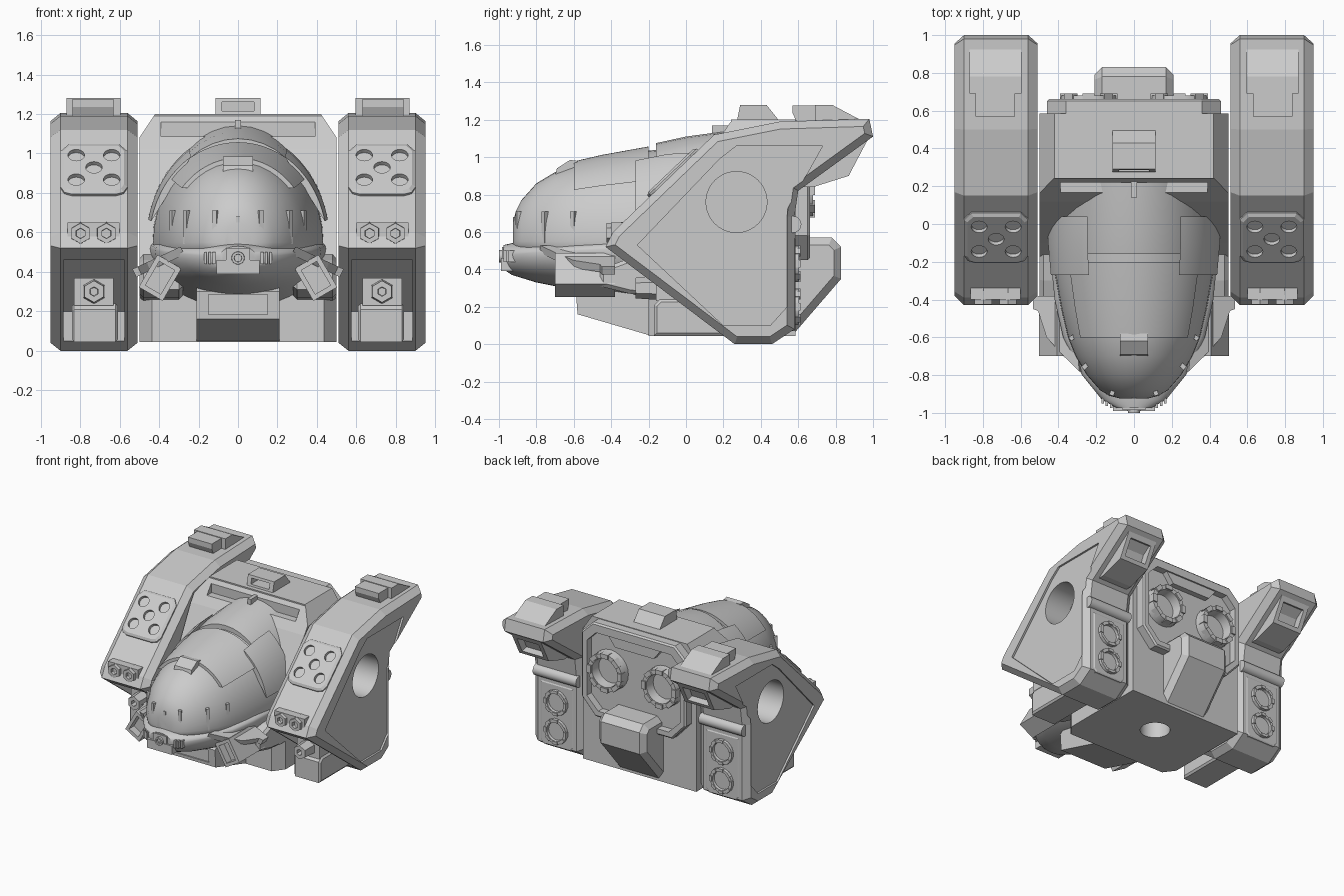
import bpy, bmesh
from math import cos, sin, pi, radians
from mathutils import Matrix, Vector

if "Cube" in bpy.data.objects:
    bpy.data.objects.remove(bpy.data.objects["Cube"], do_unlink=True)

grey = bpy.data.materials.new("hull_grey")
grey.use_nodes = True
grey.diffuse_color = (0.6, 0.6, 0.6, 1)
grey.node_tree.nodes["Principled BSDF"].inputs["Base Color"].default_value = (0.6, 0.6, 0.6, 1)


def finish(name, bm, M=None, smooth=False):
    if M:
        bm.transform(M)
    me = bpy.data.meshes.new(name)
    bm.to_mesh(me)
    bm.free()
    me.materials.append(grey)
    ob = bpy.data.objects.new(name, me)
    bpy.context.collection.objects.link(ob)
    if smooth:
        bpy.ops.object.select_all(action='DESELECT')
        ob.select_set(True)
        bpy.context.view_layer.objects.active = ob
        bpy.ops.object.shade_smooth_by_angle(angle=radians(35))
    return ob


def prism(name, pts, axis, a, b, inset=0, depth=0, M=None):
    """Extrude a 2D outline along an axis, optionally bevelling both caps."""
    place = {'x': lambda p, t: (t, p[0], p[1]), 'y': lambda p, t: (p[0], t, p[1]),
             'z': lambda p, t: (p[0], p[1], t)}[axis]
    bm = bmesh.new()
    lo = [bm.verts.new(place(p, a)) for p in pts]
    hi = [bm.verts.new(place(p, b)) for p in pts]
    caps = [bm.faces.new(lo), bm.faces.new(hi)]
    n = len(pts)
    for i in range(n):
        j = (i + 1) % n
        bm.faces.new((lo[i], lo[j], hi[j], hi[i]))
    bmesh.ops.recalc_face_normals(bm, faces=bm.faces[:])
    if inset:
        bmesh.ops.inset_individual(bm, faces=caps, thickness=inset, depth=depth, use_even_offset=True)
    return finish(name, bm, M)


def box(name, x, y, z, M=None):
    return prism(name, [(x[0], y[0]), (x[1], y[0]), (x[1], y[1]), (x[0], y[1])], 'z', z[0], z[1], M=M)


def aim(loc, d):
    return Matrix.Translation(loc) @ Vector(d).to_track_quat('Z', 'Y').to_matrix().to_4x4()


def tube(name, loc, d, r1, r2, length, bore=0, deep=0, segs=24):
    """Round or many-sided barrel, with an optional blind bore."""
    bm = bmesh.new()
    bmesh.ops.create_cone(bm, cap_ends=True, segments=segs, radius1=r1, radius2=r2, depth=length,
                          matrix=Matrix.Translation((0, 0, length / 2)))
    if bore:
        top = [f for f in bm.faces if f.normal.z > 0.9]
        bmesh.ops.inset_individual(bm, faces=top, thickness=r2 - bore, use_even_offset=True)
        bmesh.ops.inset_individual(bm, faces=top, thickness=bore * 0.08, depth=-deep, use_even_offset=True)
    return finish(name, bm, aim(loc, d), segs > 8)


def loft(name, rows, a0=0, a1=360, n=40, grow=0):
    """Skin rounded sections given as (y, half width, top, middle, bottom)."""
    bm = bmesh.new()
    rings = []
    for y, w, zt, zm, zb in rows:
        ring = []
        for i in range(n):
            t = radians(a0 + (a1 - a0) * i / (n if a1 - a0 == 360 else n - 1))
            h = zt - zm if sin(t) > 0 else zm - zb
            ring.append(bm.verts.new(((w + grow) * cos(t), y, zm + (h + grow) * sin(t))))
        rings.append(ring)
    for p, q in zip(rings, rings[1:]):
        for i in range(n):
            j = (i + 1) % n
            bm.faces.new((p[i], p[j], q[j], q[i]))
    bm.faces.new(rings[0])
    bm.faces.new(rings[-1])
    bmesh.ops.recalc_face_normals(bm, faces=bm.faces[:])
    return finish(name, bm, smooth=True)


def cut(ob, *cutters):
    for c in cutters:
        c.hide_render = True
        m = ob.modifiers.new("cut", 'BOOLEAN')
        m.operation, m.object, m.solver = 'DIFFERENCE', c, 'EXACT'
    dg = bpy.context.evaluated_depsgraph_get()
    me = bpy.data.meshes.new_from_object(ob.evaluated_get(dg))
    ob.modifiers.clear()
    ob.data = me
    for c in cutters:
        bpy.data.objects.remove(c, do_unlink=True)
    return ob


def mirror(*obs):
    for ob in obs:
        ob.modifiers.new("mirror", 'MIRROR').use_clip = False


def thruster(name, x, y, z, r, length, deep):
    parts = [tube(name, (x, y, z), (0, 1, 0), r, r * 0.94, length, r * 0.72, deep)]
    for i in range(8):
        M = Matrix.Translation((x, y, z)) @ Matrix.Rotation(i * pi / 4, 4, 'Y')
        parts.append(box(name + "_tooth", (-r * .2, r * .2), (length * .5, length * 1.12), (r * .74, r * .96), M))
    mirror(*parts)


# Side pods: bevelled slab with sunken outer panel, round well and lower gun bay
pod = prism("side_pod", [(-.43, .52), (-.39, .6), (.15, 1.12), (.5, 1.19), (.98, 1.205), (1, 1.11), (.6, .82),
                         (.58, .68), (.58, .08), (.46, 0), (.26, 0)], 'x', .56, .9, .04, .05)
panel = prism("panel_cutter", [(-.26, .53), (.18, .99), (.27, 1.06), (.73, 1.06), (.54, .72),
                               (.54, .2), (.45, .1), (.2, .1)], 'x', .935, 1.1)
well = tube("well_cutter", (.72, .27, .76), (1, 0, 0), .163, .163, .4, segs=40)
bay = prism("bay_cutter", [(-.6, .46), (-.1, .46), (.2, .2), (.2, .05), (-.6, .05)], 'x', .575, .885)
mirror(cut(pod, panel, well, bay))

# Gun in each pod bay
mirror(prism("gun_housing", [(-.17, .045), (-.17, .21), (-.14, .24), (.25, .24), (.25, .045)], 'x', .62, .83, .015, .012),
       box("gun_block", (.63, .83), (-.16, .15), (.23, .37)),
       tube("gun_barrel", (.73, -.12, .3), (0, -1, 0), .065, .055, .15, .028, .08, 6))

# Launcher plate on the pod slope
slope = Matrix.Translation((.73, -.06, .908)) @ Matrix.Rotation(radians(43.6), 4, 'X')
plate = prism("launcher_plate", [(-.17, -.13), (-.15, -.17), (-.11, -.185), (.11, -.185), (.15, -.17), (.17, -.13),
                                 (.17, .13), (.13, .18), (-.13, .18), (-.17, .13)], 'z', -.03, .018, .018, .012, M=slope)
normal = slope.to_3x3() @ Vector((0, 0, 1))
holes = [tube("hole_cutter", slope @ Vector((x, y, -.02)), normal, .042, .042, .1, segs=20)
         for x, y in ((-.09, .09), (.09, .09), (0, 0), (-.09, -.09), (.09, -.09))]
mirror(cut(plate, *holes))

# Hexagonal lamps at the pod tip
mirror(box("lamp_base", (.6, .865), (-.4, -.25), (.545, .65)))
for x in (.667, .798):
    mirror(tube("lamp", (x, -.33, .595), (0, -1, 0), .058, .052, .095, .03, .04, 6))

# Pod roof vents, tail vents and rear thruster banks
tail = prism("tail_vent", [(.58, .84), (.68, .84), (.87, .9), (.97, 1.09), (.9, 1.13), (.6, 1.0)], 'x', .6, .86)
mirror(cut(tail, prism("tail_cutter", [(.83, .94), (1.0, .9), (1.05, 1.02), (.89, 1.07)], 'x', .635, .825)),
       prism("roof_vent", [(.69, 1.17), (.69, 1.28), (.78, 1.28), (.95, 1.19)], 'x', .595, .87),
       prism("roof_vent_snout", [(.6, 1.17), (.57, 1.235), (.57, 1.275), (.75, 1.275), (.75, 1.17)], 'x', .63, .84),
       prism("thruster_plate", [(.61, .07), (.85, .07), (.875, .1), (.875, .57), (.585, .57), (.585, .1)],
             'y', .54, .579, .01, .006),
       tube("hinge_roll", (.54, .572, .64), (1, 0, 0), .045, .045, .38, segs=16))
for z in (.2, .43):
    thruster("pod_thruster", .73, .555, z, .102, .05, .045)

# Central fuselage: sloped front, chamfered roof, front slot and belly well
body = prism("fuselage", [(-.5, .045), (.5, .045), (.5, 1.08), (.42, 1.2), (-.42, 1.2), (-.5, 1.08)], 'y', -.2, .585)
cut(body, prism("front_cutter", [(-.5, 1.5), (.24, 1.5), (.24, 1.19), (.12, 1.02), (-.1, .6), (-.21, .4), (-.5, .4)],
                'x', -.7, .7),
    box("slot_cutter", (-.39, .39), (-.3, .225), (1.085, 1.16)),
    tube("belly_cutter", (0, .24, -.1), (0, 0, 1), .11, .11, .28, segs=32),
    *[prism("corner_cutter", [(s * .4, -.25), (s * .6, -.25), (s * .6, .02)], 'z', -.1, .27) for s in (-1, 1)])
box("slot_divider", (-.015, .015), (.14, .24), (1.06, 1.17))
hatch = prism("roof_hatch", [(.27, 1.18), (.29, 1.28), (.43, 1.28), (.51, 1.18)], 'x', -.115, .115)
cut(hatch, box("hatch_cutter", (-.08, .08), (.1, .4), (1.215, 1.26)))

# Octagonal rear frame holding the main thrusters
frame = prism("rear_frame", [(-.36, 1.195), (.36, 1.195), (.46, 1.1), (.46, .58), (.34, .45), (-.34, .45),
                             (-.46, .58), (-.46, 1.1)], 'y', .5, .65, .012, .012)
cut(frame, prism("frame_cutter", [(-.33, 1.12), (.33, 1.12), (.41, 1.04), (.41, .6), (.31, .5), (-.31, .5),
                                  (-.41, .6), (-.41, 1.04)], 'y', .605, .8))
thruster("main_thruster", .24, .59, .83, .158, .09, .085)
prism("frame_top_bar", [(-.24, 1.13), (-.17, 1.04), (.17, 1.04), (.24, 1.13)], 'y', .59, .65)
prism("rear_tank", [(.5, .57), (.78, .57), (.83, .52), (.83, .35), (.58, .06), (.5, .06)],
      'x', -.17, .17, .04, .04)

# Cockpit shell, raised canopy, rear collar and side doors
shell = [(-.925, .07, .65, .55, .5), (-.91, .13, .71, .55, .48), (-.88, .18, .77, .55, .46),
         (-.8, .25, .86, .55, .42), (-.7, .31, .92, .55, .38), (-.6, .35, .955, .55, .35),
         (-.45, .385, .99, .55, .3), (-.2, .43, 1.035, .55, .25), (.2, .44, 1.07, .55, .2)]
loft("cockpit_shell", shell)
loft("canopy", shell[5:8], 40, 140, grow=.022)
loft("rear_collar", [(-.16, .42, 1.075, .55, .3), (0, .43, 1.11, .55, .25), (.26, .43, 1.145, .55, .2)])
mirror(loft("side_door", [(-.27, .42, 1.03, .55, .3), (-.1, .435, 1.07, .55, .3), (.04, .435, 1.08, .55, .3)],
            12, 58, 16, .03))
loft("jaw", [(-.975, .09, .53, .48, .4), (-.93, .17, .54, .48, .37), (-.8, .275, .55, .49, .33),
             (-.6, .375, .57, .5, .29), (-.4, .42, .59, .51, .25), (-.1, .45, .62, .52, .2)])
prism("canopy_brow", [(-.7, .9), (-.69, .94), (-.62, .985), (-.58, .98), (-.58, .9)], 'x', -.075, .075)

# Window ribs around the nose
for x, y in ((.12, -.907), (.27, -.765), (.34, -.61)):
    M = Matrix.Translation((x, y, .63)) @ Matrix.Rotation(radians(x * 170), 4, 'Z')
    mirror(box("window_rib", (-.012, .012), (0, .05), (-.09, .08), M))
box("centre_rib", (-.01, .01), (-.925, -.85), (.54, .68))

# Nose sensor cluster
box("nose_block", (-.11, .11), (-.99, -.9), (.39, .46))
box("nose_mount", (-.06, .06), (-.985, -.9), (.44, .52))
tube("nose_lamp", (0, -.96, .47), (0, -1, 0), .036, .032, .04, .02, .02, 16)
for i in range(3):
    mirror(box("nose_grille", (.115 + i * .022, .128 + i * .022), (-.975 + i * .012, -.88), (.44, .5)))

# Chin ramp with framed front
chin = prism("chin_ramp", [(-.58, .16), (-.59, .3), (-.5, .36), (-.1, .36), (-.1, .046), (-.19, .046)], 'x', -.21, .21)
cut(chin, box("chin_cutter", (-.15, .15), (-.7, -.572), (.185, .285)))

# Cheek cannons, swept blades and shoulder blocks
tilt = Matrix.Translation((.395, -.58, .37)) @ Matrix.Rotation(radians(-30), 4, 'Y')
cannon = box("cheek_cannon", (-.07, .07), (-.12, .2), (-.095, .095), tilt)
sweep = Matrix.Translation((.4, 0, .455)) @ Matrix.Rotation(radians(25), 4, 'Y')
mirror(cut(cannon, box("muzzle_cutter", (-.045, .045), (-.3, -.06), (-.07, .07), tilt)),
       prism("cheek_blade", [(-.13, -.78), (-.04, -.7), (.06, -.6), (.11, -.46), (.14, -.45), (.14, -.38), (-.1, -.38)],
             'z', -.025, .02, M=sweep),
       prism("shoulder_block", [(-.46, .31), (-.46, .4), (-.3, .46), (-.1, .5), (-.1, .25), (-.3, .27)],
             'x', .3, .48, .02, .02))
